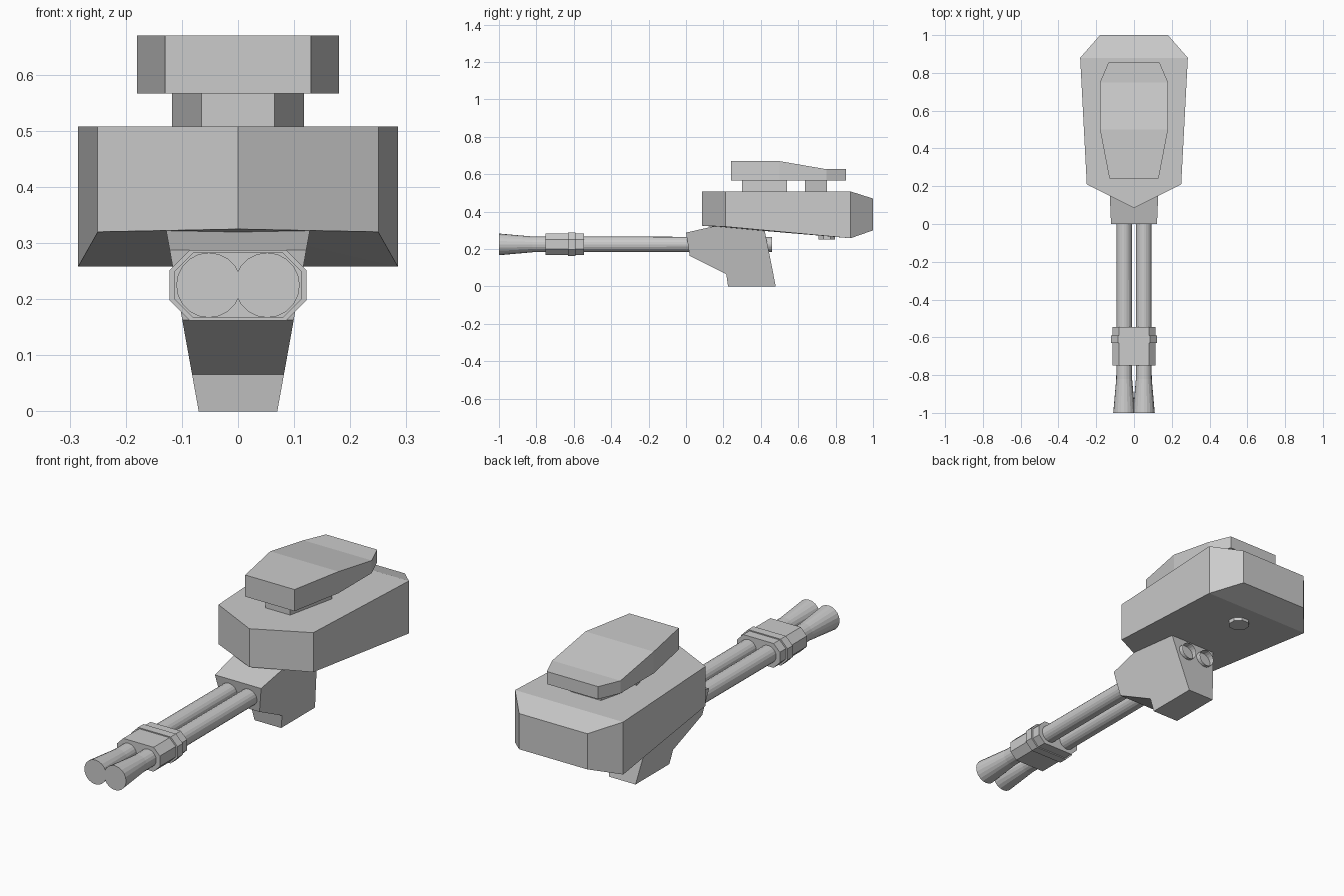
import bpy, bmesh, math

if "Cube" in bpy.data.objects:
    bpy.data.objects.remove(bpy.data.objects["Cube"], do_unlink=True)

GREY = (0.6, 0.6, 0.6, 1)
metal = bpy.data.materials.new("plain_grey")
metal.use_nodes = True
metal.diffuse_color = GREY
metal.node_tree.nodes["Principled BSDF"].inputs["Base Color"].default_value = GREY


def finish(name, bm):
    bmesh.ops.recalc_face_normals(bm, faces=bm.faces)
    mesh = bpy.data.meshes.new(name)
    bm.to_mesh(mesh)
    bm.free()
    mesh.materials.append(metal)
    obj = bpy.data.objects.new(name, mesh)
    bpy.context.collection.objects.link(obj)
    return obj


def loft(name, rings, cap_start=True, cap_end=True):
    """Skin a list of equal-length point rings."""
    bm = bmesh.new()
    loops = [[bm.verts.new(p) for p in ring] for ring in rings]
    n = len(loops[0])
    for a, b in zip(loops, loops[1:]):
        for i in range(n):
            j = (i + 1) % n
            bm.faces.new((a[i], a[j], b[j], b[i]))
    if cap_start:
        bm.faces.new(loops[0])
    if cap_end:
        bm.faces.new(loops[-1])
    return finish(name, bm)


def hull(name, sections):
    """Convex block from mirrored stations (y, half width, bottom, top)."""
    bm = bmesh.new()
    for y, w, low, high in sections:
        for x in {w, -w}:
            for z in (low, high):
                bm.verts.new((x, y, z))
    bmesh.ops.convex_hull(bm, input=bm.verts)
    bmesh.ops.dissolve_limit(bm, angle_limit=math.radians(0.5),
                             verts=bm.verts, edges=bm.edges)
    return finish(name, bm)


# Main housing with pointed nose and tapered rear
hull("main_housing", [(0.085, 0, 0.325, 0.508), (0.21, 0.25, 0.32, 0.508),
                      (0.88, 0.285, 0.258, 0.508), (1.0, 0.18, 0.30, 0.47)])

# Top cover: vertical sides, roof stepping down to the rear
cover = [(0.24, 0.13, 0.67), (0.5, 0.18, 0.67),
         (0.75, 0.18, 0.627), (0.855, 0.135, 0.627)]
bm = bmesh.new()
rows = []
for y, w, top in cover:
    rows.append([bm.verts.new(p) for p in
                 ((-w, y, 0.567), (w, y, 0.567), (w, y, top), (-w, y, top))])
for a, b in zip(rows, rows[1:]):
    for i in range(4):
        j = (i + 1) % 4
        bm.faces.new((a[i], a[j], b[j], b[i]))
bm.faces.new(rows[0])
bm.faces.new(rows[-1])
finish("top_cover", bm)

# Posts holding the cover
hull("front_post", [(0.30, 0.065, 0.50, 0.575), (0.54, 0.118, 0.50, 0.575)])
hull("rear_post", [(0.635, 0.11, 0.50, 0.575), (0.755, 0.08, 0.50, 0.575)])

# Eight-sided plug under the housing
loft("underside_plug", [[(0.048 * math.cos(math.tau * (i + 0.5) / 8),
                          0.753 + 0.048 * math.sin(math.tau * (i + 0.5) / 8), z)
                         for i in range(8)] for z in (0.25, 0.29)])

# Gun mount: side profile, narrowing towards the foot
mount = [(0, 0.288), (0.02, 0.163), (0.215, 0.066), (0.225, 0),
         (0.48, 0), (0.42, 0.302), (0.165, 0.325)]
loft("gun_mount", [[(s * (0.07 + 0.18 * z), y, z) for y, z in mount]
                   for s in (-1, 1)])

# Twin barrels with flared muzzles, open at the breech
barrel = [(-1.0, 0.058), (-0.82, 0.042), (0.46, 0.04)]
for side, x in (("left", 0.052), ("right", -0.052)):
    loft(side + "_barrel",
         [[(x + r * math.cos(math.tau * i / 20), y,
            0.225 + r * math.sin(math.tau * i / 20)) for i in range(20)]
          for y, r in barrel], cap_end=False)


def clamp(name, y0, y1, w, h, cut):
    ring = [(w, cut - h), (w, h - cut), (w - cut, h), (cut - w, h),
            (-w, h - cut), (-w, cut - h), (cut - w, -h), (w - cut, -h)]
    loft(name, [[(x, y, 0.225 + z) for x, z in ring] for y in (y0, y1)])


# Clamp around both barrels, with a raised band
clamp("barrel_clamp", -0.75, -0.545, 0.113, 0.058, 0.033)
clamp("clamp_band", -0.63, -0.59, 0.122, 0.063, 0.036)
